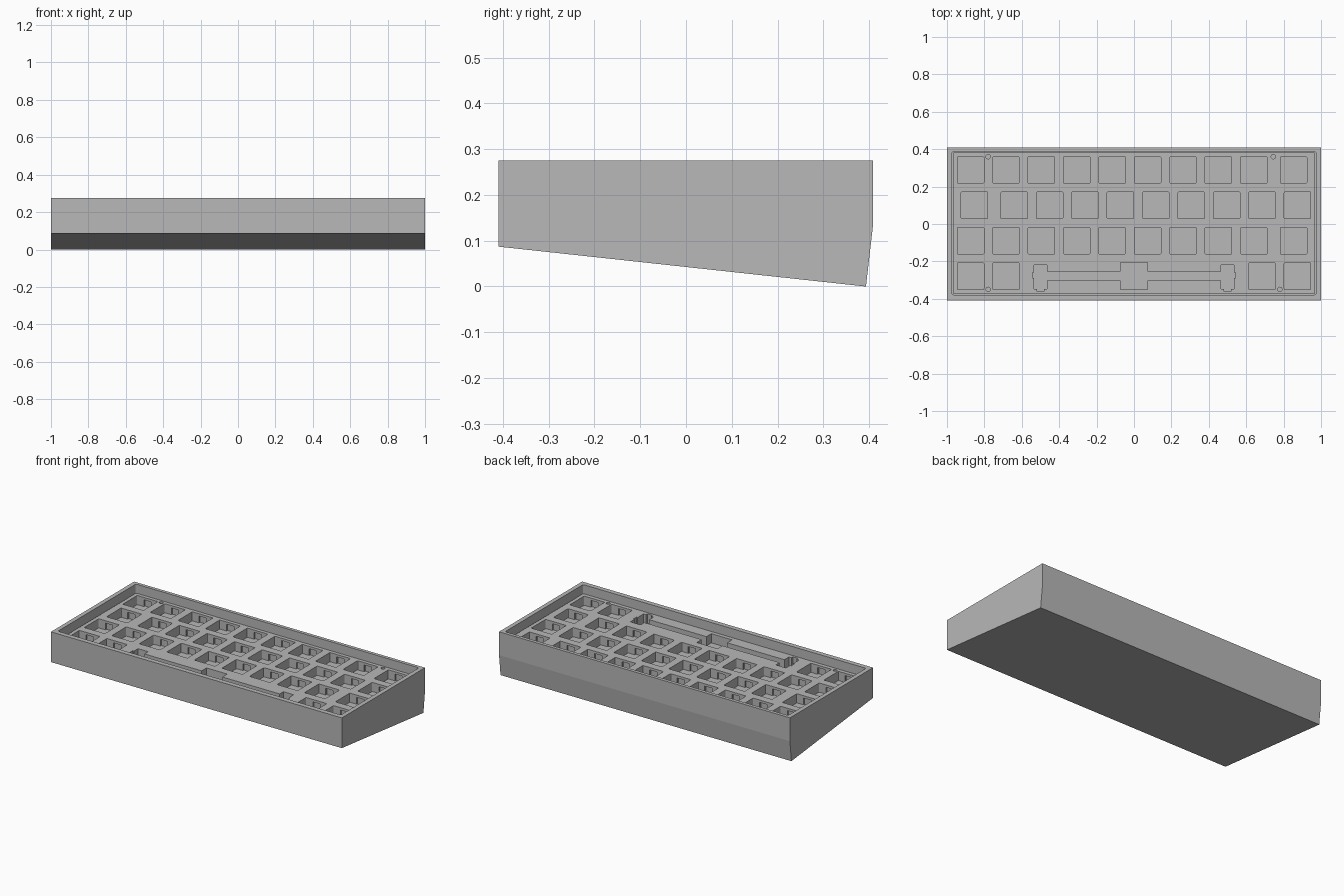
import bpy, bmesh, math

if "Cube" in bpy.data.objects:
    bpy.data.objects.remove(bpy.data.objects["Cube"])

RIM, PLATE_TOP, FLOOR = 0.275, 0.222, 0.165
PITCH, CY = 0.1893, 0.004

grey = bpy.data.materials.new("plain grey")
grey.diffuse_color = (0.48, 0.48, 0.48, 1)
grey.use_nodes = True
grey.node_tree.nodes["Principled BSDF"].inputs["Base Color"].default_value = grey.diffuse_color


def add_prism(bm, pts, z0, z1):
    """Closed vertical prism from a 2D outline."""
    face = bm.faces.new([bm.verts.new((x, y, z0)) for x, y in pts])
    new = bmesh.ops.extrude_face_region(bm, geom=[face])["geom"]
    bmesh.ops.translate(bm, vec=(0, 0, z1 - z0),
                        verts=[v for v in new if isinstance(v, bmesh.types.BMVert)])


def rounded(cx, cy, hx, hy, r, n=3):
    pts = []
    for k, (sx, sy) in enumerate([(1, 1), (-1, 1), (-1, -1), (1, -1)]):
        for i in range(n + 1):
            a = math.pi / 2 * (k + i / n)
            pts.append((cx + sx * (hx - r) + r * math.cos(a),
                        cy + sy * (hy - r) + r * math.sin(a)))
    return pts


def circle(cx, cy, r, n=16):
    return [(cx + r * math.cos(2 * math.pi * i / n), cy + r * math.sin(2 * math.pi * i / n))
            for i in range(n)]


def make(name, prisms):
    bm = bmesh.new()
    for pts, z0, z1 in prisms:
        add_prism(bm, pts, z0, z1)
    bmesh.ops.recalc_face_normals(bm, faces=bm.faces)
    me = bpy.data.meshes.new(name)
    bm.to_mesh(me)
    bm.free()
    me.materials.append(grey)
    ob = bpy.data.objects.new(name, me)
    bpy.context.collection.objects.link(ob)
    return ob


def cut(ob, cutter):
    cutter.hide_render = True
    mod = ob.modifiers.new("cut", 'BOOLEAN')
    mod.operation, mod.solver, mod.object = 'DIFFERENCE', 'EXACT', cutter
    deps = bpy.context.evaluated_depsgraph_get()
    me = bpy.data.meshes.new_from_object(ob.evaluated_get(deps))
    ob.modifiers.clear()
    ob.data = me
    bpy.data.objects.remove(cutter)


# Wedge case: side profile swept along x, then hollowed from the top
side = [(-0.409, 0.087), (0.393, 0), (0.408, 0.13), (0.408, RIM), (-0.409, RIM)]
case = make("case", [(side, -1, 1)])
for v in case.data.vertices:
    y, z, x = v.co
    v.co = (x, y, z)
cut(case, make("case_cutter", [(rounded(0, CY, 0.973, 0.383, 0.01), FLOOR, RIM + 0.1)]))

# Key positions, row by row from the back
row_a = [-0.874 + PITCH * i for i in range(9)] + [0.853]
row_b = [-x for x in row_a]
row_d = [-0.874, -0.685, 0.685, 0.874]
keys = [(x, 0.289 - PITCH * r) for r, row in enumerate([row_a, row_b, row_a, row_d]) for x in row]

# Thick switch plate sitting in the case
plate = make("switch_plate", [(rounded(0, CY, 0.968, 0.378, 0.008), FLOOR, PLATE_TOP)])
lo, hi = FLOOR - 0.05, PLATE_TOP + 0.05

# Square switch holes and four screw holes
screws = [(-0.78, 0.36), (0.745, 0.36), (-0.78, -0.35), (0.78, -0.35)]
cut(plate, make("hole_cutter",
                [(rounded(x, y, 0.071, 0.071, 0.005), lo, hi) for x, y in keys] +
                [(circle(x, y, 0.012), lo, hi) for x, y in screws]))

# Clip notches under the lip of each switch hole
cut(plate, make("notch_cutter",
                [(rounded(x, y, 0.025, 0.081, 0.001, 1), lo, PLATE_TOP - 0.015) for x, y in keys]))

# Long key cutout with stabiliser slots, mirrored from its right half
half = [(0.071, -0.207), (0.071, -0.255), (0.465, -0.255), (0.465, -0.218), (0.535, -0.218),
        (0.535, -0.258), (0.543, -0.258), (0.543, -0.29), (0.535, -0.29), (0.535, -0.347),
        (0.518, -0.347), (0.518, -0.36), (0.482, -0.36), (0.482, -0.347), (0.465, -0.347),
        (0.465, -0.302), (0.071, -0.302), (0.071, -0.35)]
cut(plate, make("long_key_cutter", [(half + [(-x, y) for x, y in reversed(half)], lo, hi)]))
